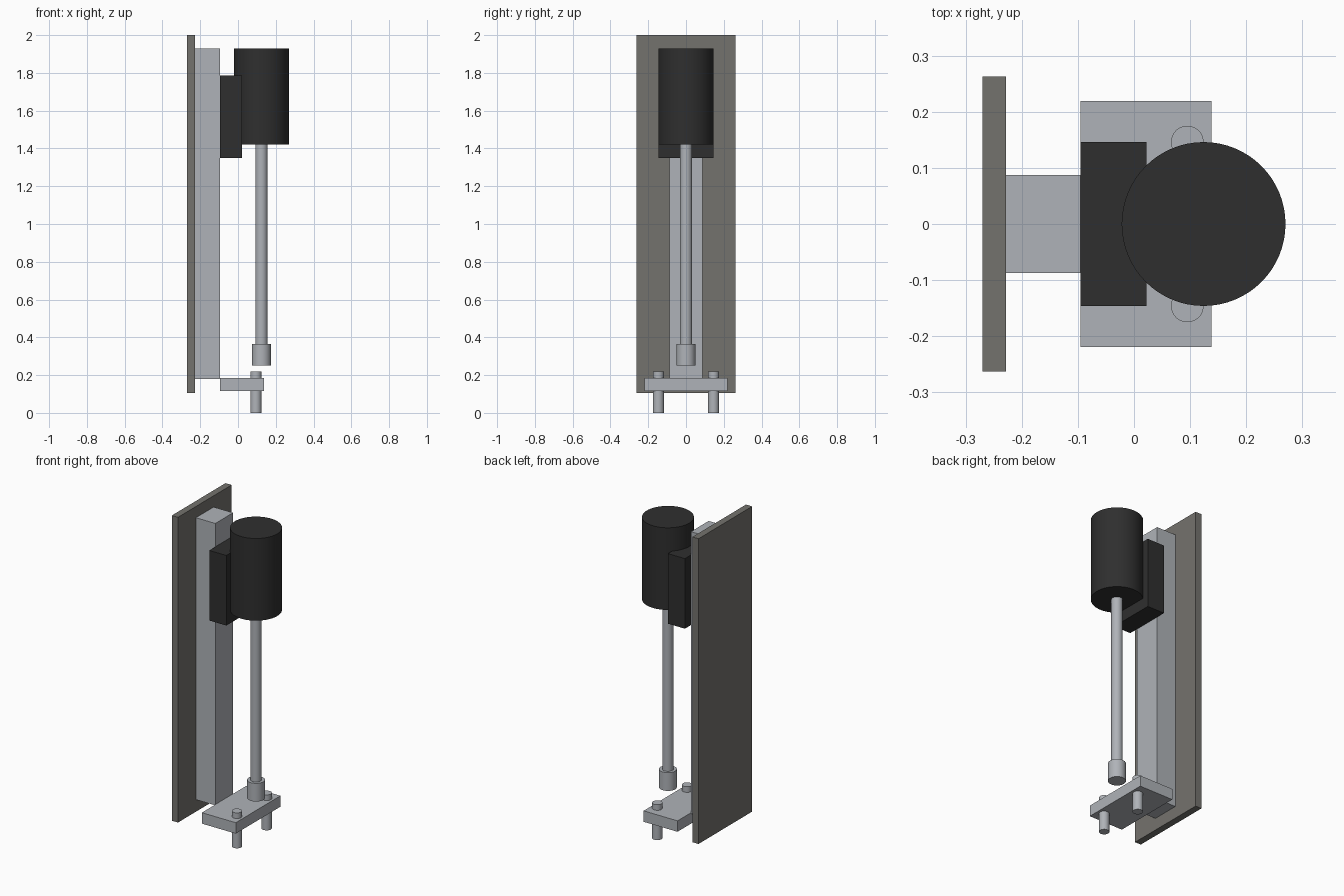
import bpy
import math

old = bpy.data.objects.get("Cube")
if old:
    bpy.data.objects.remove(old, do_unlink=True)


def material(name, rgb):
    m = bpy.data.materials.new(name)
    m.use_nodes = True
    color = (*rgb, 1.0)
    m.diffuse_color = color
    m.node_tree.nodes["Principled BSDF"].inputs["Base Color"].default_value = color
    return m


steel = material("light_steel", (0.43, 0.45, 0.48))
black = material("matte_black", (0.028, 0.028, 0.028))
gray = material("warm_gray", (0.175, 0.17, 0.155))


def box(name, x, y, z, mat):
    """Box from (min, max) ranges on each axis."""
    ranges = (x, y, z)
    bpy.ops.mesh.primitive_cube_add(size=1, location=[(a + b) / 2 for a, b in ranges])
    ob = bpy.context.object
    ob.name = name
    ob.scale = [b - a for a, b in ranges]
    bpy.ops.object.transform_apply(location=False, rotation=False, scale=True)
    ob.data.materials.append(mat)
    return ob


def rod(name, x, y, radius, z0, z1, mat, sides=48):
    """Upright smooth cylinder."""
    bpy.ops.mesh.primitive_cylinder_add(vertices=sides, radius=radius, depth=z1 - z0,
                                        location=(x, y, (z0 + z1) / 2))
    ob = bpy.context.object
    ob.name = name
    ob.data.materials.append(mat)
    bpy.ops.object.shade_smooth_by_angle(angle=math.radians(30))
    return ob


# Upright support
box("back_plate", (-0.27, -0.228), (-0.263, 0.263), (0.105, 2.0), gray)
box("vertical_rail", (-0.228, -0.095), (-0.087, 0.087), (0.18, 1.93), steel)

# Motor, its carriage and the spindle
AXIS_X = 0.124
box("motor_mount", (-0.095, 0.022), (-0.146, 0.146), (1.35, 1.785), black)
rod("motor", AXIS_X, 0, 0.146, 1.42, 1.93, black, sides=64)
rod("shaft", AXIS_X, 0, 0.032, 0.365, 1.42, steel)
rod("shaft_tip", AXIS_X, 0, 0.05, 0.252, 0.365, steel)

# Lower plate with a pin on each side
box("base_plate", (-0.095, 0.138), (-0.219, 0.219), (0.117, 0.185), steel)
for side, sign in (("front", -1), ("back", 1)):
    rod(side + "_pin", 0.095, sign * 0.146, 0.029, 0.0, 0.22, steel)
